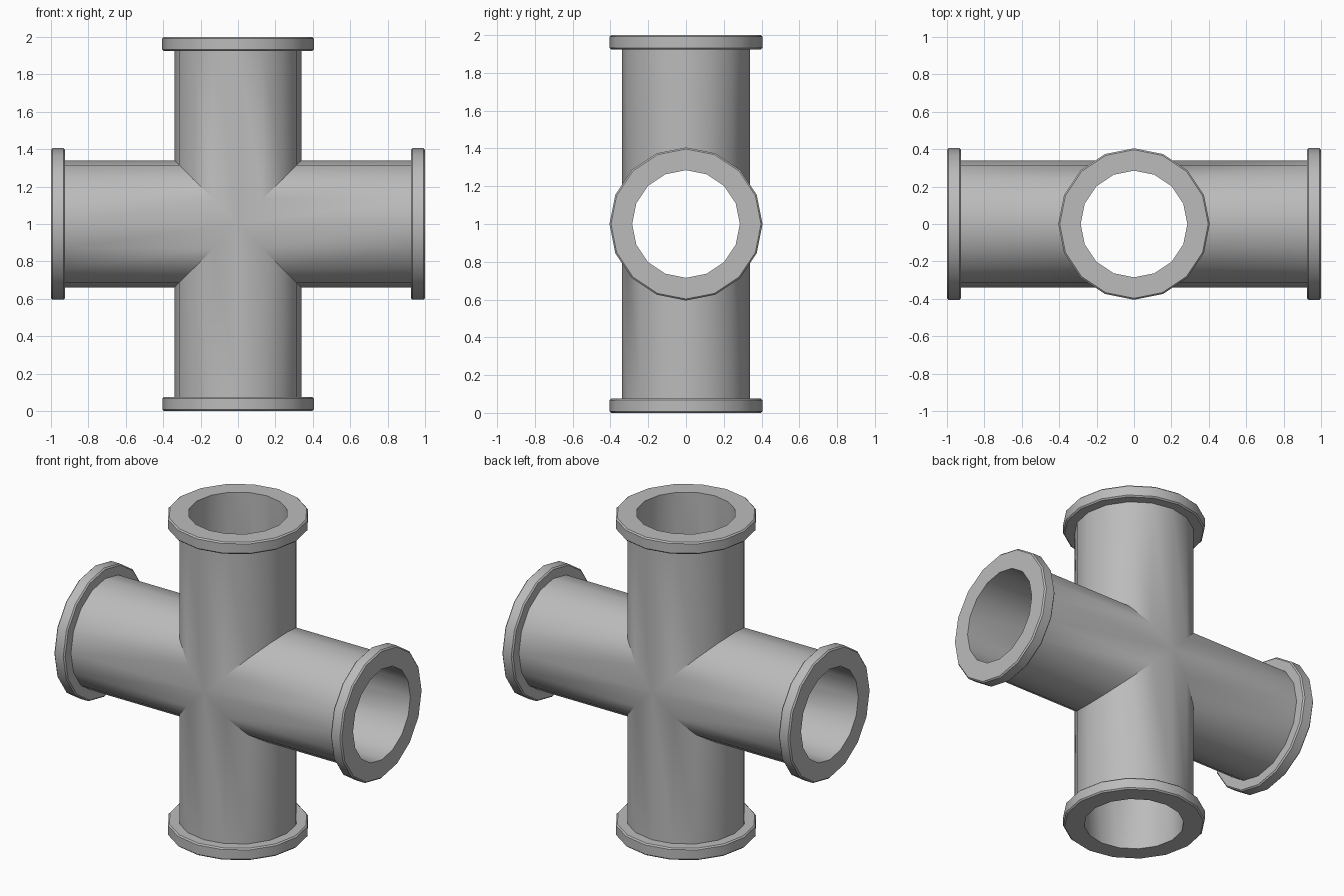
import bpy, bmesh
from math import sin, cos, pi, radians
from mathutils import Matrix, Vector

cube = bpy.data.objects.get("Cube")
if cube:
    bpy.data.objects.remove(cube)

SIDES = 16
BORE, PIPE, FLANGE = 0.285, 0.34, 0.405
THICK, ROUND = 0.075, 0.008

metal = bpy.data.materials.new("grey_metal")
metal.use_nodes = True
GREY = (0.5, 0.5, 0.5, 1)
metal.diffuse_color = GREY
metal.node_tree.nodes["Principled BSDF"].inputs["Base Color"].default_value = GREY

# Profile of one arm: radius and distance from the centre (None = mitre joint)
profile = [
    (BORE, None), (BORE, 1),
    (FLANGE - ROUND, 1), (FLANGE, 1 - ROUND),
    (FLANGE, 1 - THICK + ROUND), (FLANGE - ROUND, 1 - THICK),
    (PIPE, 1 - THICK), (PIPE, None),
]


def add_arm(bm, turn):
    """Sweep the profile round the arm's axis, mitred against its neighbours."""
    rot = Matrix.Rotation(turn, 3, 'Y')
    rings = []
    for radius, along in profile:
        ring = []
        for i in range(SIDES):
            a = 2 * pi * i / SIDES
            x, y = radius * cos(a), radius * sin(a)
            z = abs(x) if along is None else along
            ring.append(bm.verts.new(rot @ Vector((x, y, z)) + Vector((0, 0, 1))))
        rings.append(ring)
    for inner, outer in zip(rings, rings[1:]):
        for i in range(SIDES):
            j = (i + 1) % SIDES
            bm.faces.new((inner[i], inner[j], outer[j], outer[i]))


# Four flanged arms welded into one hollow cross
bm = bmesh.new()
for k in range(4):
    add_arm(bm, k * pi / 2)
bmesh.ops.remove_doubles(bm, verts=bm.verts, dist=0.0005)
bmesh.ops.recalc_face_normals(bm, faces=bm.faces)
mesh = bpy.data.meshes.new("pipe_cross")
bm.to_mesh(mesh)
bm.free()
mesh.materials.append(metal)
pipe = bpy.data.objects.new("pipe_cross", mesh)
bpy.context.collection.objects.link(pipe)

# Smooth walls with crisp rims and joints
bpy.ops.object.select_all(action='DESELECT')
pipe.select_set(True)
bpy.context.view_layer.objects.active = pipe
bpy.ops.object.shade_smooth_by_angle(angle=radians(40))
